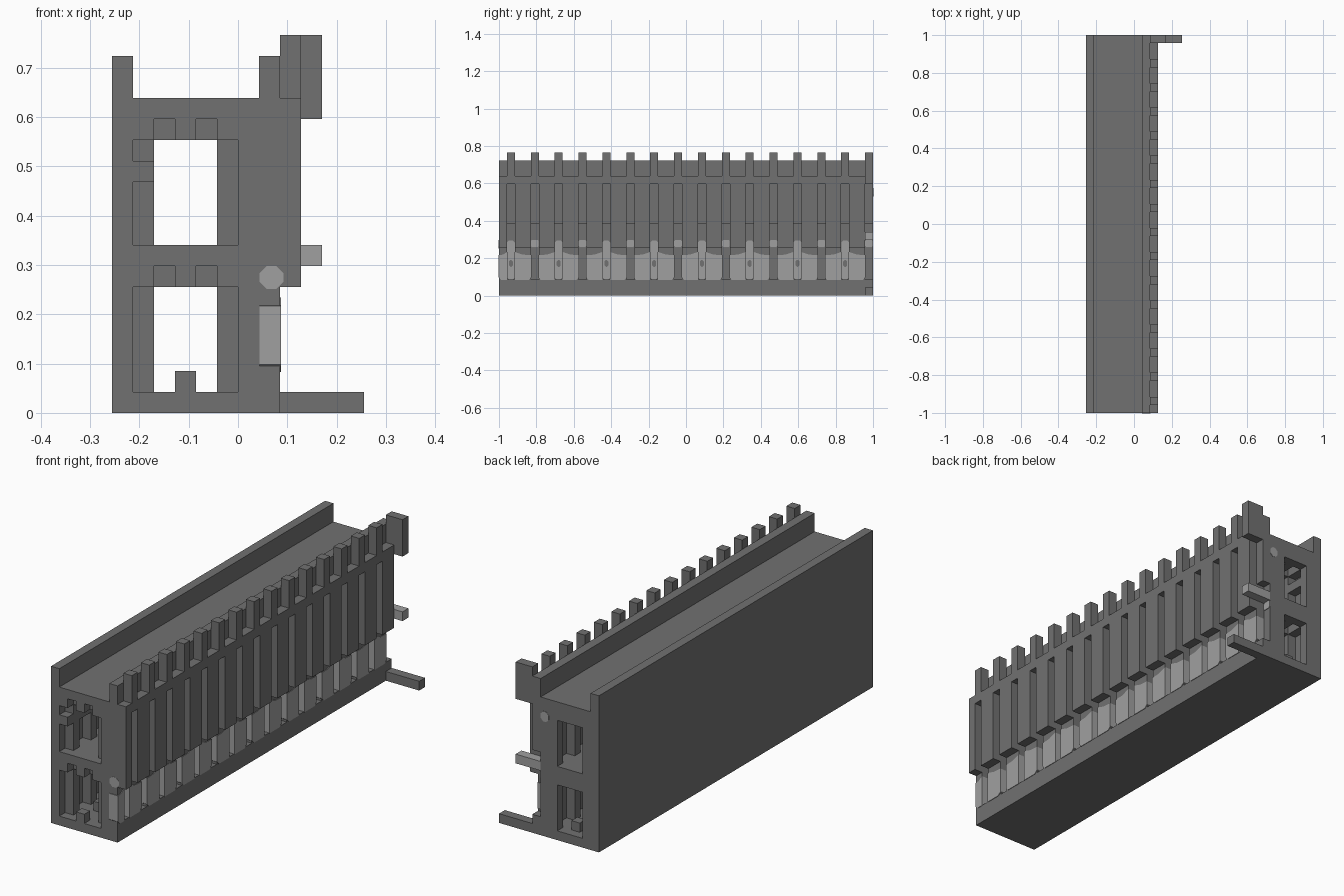
import bpy, bmesh
from mathutils import Vector

U = 2 / 47          # one block
LEN = 47            # blocks along y

cube = bpy.data.objects.get("Cube")
if cube:
    bpy.data.objects.remove(cube)


def material(name, v):
    m = bpy.data.materials.new(name)
    m.use_nodes = True
    m.diffuse_color = (v, v, v, 1)
    bsdf = m.node_tree.nodes["Principled BSDF"]
    bsdf.inputs["Base Color"].default_value = (v, v, v, 1)
    bsdf.inputs["Roughness"].default_value = 0.9
    return m


STONE = material("stone grey", 0.165)
PALE = material("pale grey", 0.352)


def finish(name, bm, mat):
    bmesh.ops.recalc_face_normals(bm, faces=bm.faces)
    mesh = bpy.data.meshes.new(name)
    bm.to_mesh(mesh)
    bm.free()
    mesh.materials.append(mat)
    bpy.context.collection.objects.link(bpy.data.objects.new(name, mesh))


def boxes(name, items, mat=STONE):
    """Each item is (x0, x1, y0, y1, z0, z1) in blocks, y from the front."""
    bm = bmesh.new()
    for x0, x1, y0, y1, z0, z1 in items:
        vs = bmesh.ops.create_cube(bm, size=1)["verts"]
        for v in vs:
            v.co = Vector((x0 if v.co.x < 0 else x1,
                           (y0 if v.co.y < 0 else y1) - LEN / 2,
                           z0 if v.co.z < 0 else z1)) * U
    finish(name, bm, mat)


def prisms(name, outlines, axis, mat=PALE):
    """Each outline is (points, start, end), extruded along x or y."""
    bm = bmesh.new()
    for pts, a, b in outlines:
        def place(p, d):
            x, y = (d, p[0]) if axis == "x" else (p[0], d)
            return Vector((x, y - LEN / 2, p[1])) * U
        base = bm.faces.new([bm.verts.new(place(p, a)) for p in pts])
        out = bmesh.ops.extrude_face_region(bm, geom=[base])["geom"]
        step = place(pts[0], b) - place(pts[0], a)
        for v in out:
            if isinstance(v, bmesh.types.BMVert):
                v.co += step
    finish(name, bm, mat)


def patch(cx, cz, w, h, c):
    """Rectangle with cut corners."""
    w, h = w / 2, h / 2
    return [(cx - w + c, cz - h), (cx + w - c, cz - h), (cx + w, cz - h + c),
            (cx + w, cz + h - c), (cx + w - c, cz + h), (cx - w + c, cz + h),
            (cx - w, cz + h - c), (cx - w, cz - h + c)]


slots = range(1, LEN, 3)
pillars = [(0, 1)] + [(s + 1, s + 3) for s in slots if s + 3 < LEN]

# Main shell
boxes("left_wall", [(-6, -5, 0, LEN, 0, 17)])
boxes("base", [(-5, 2, 0, LEN, 0, 1), (0, 2, 0, LEN, 1, 2)])
boxes("right_wall", [(0, 1, 0, LEN, 2, 14), (1, 2, 0, LEN, 9, 14)])
boxes("middle_deck", [(-5, 0, 0, LEN, 7, 8)])
boxes("top_deck", [(-5, 2, 0, LEN, 14, 15)])
boxes("top_rail", [(1, 2, 0, LEN, 15, 17)])

# Grooved ceilings and ribs inside both tunnels
for name, floor, roof in (("lower", 1, 6), ("upper", 8, 13)):
    boxes(name + "_ceiling_strips",
          [(x, x + 1, 0, LEN, roof, roof + 1) for x in (-5, -3, -1)])
    boxes(name + "_ceiling_ribs",
          [(x, x + 1, s, s + 1, roof, roof + 1) for s in slots for x in (-4, -2)])
    boxes(name + "_side_ribs",
          [(x, x + 1, s, s + 1, floor, roof) for s in slots for x in (-5, -1)])
boxes("upper_side_rail", [(-5, -4, 0, LEN, 11, 12)])
boxes("floor_studs", [(-3, -2, s - 1, s, 1, 2) for s in slots])

# Slotted right side
boxes("pillars", [(1, 2, a, b, 2, 9) for a, b in pillars])
boxes("side_panels", [(2, 3, a, b, 6, 14) for a, b in pillars])
boxes("panel_header", [(2, 3, 0, LEN, 14, 15)])
boxes("teeth", [(2, 3, s, s + 1, 15, 18) for s in slots])

# Parts reaching out at the back end
boxes("back_hook", [(3, 4, LEN - 1, LEN, 14, 18)])
boxes("back_bar", [(2, 6, LEN - 1, LEN, 0, 1)])
boxes("back_pin", [(1, 4, LEN - 1, LEN, 7, 8)], PALE)

# Pale skins on the pillars, taller beside every second slot
skins = []
for a, b in pillars:
    tall_first = (a // 3) % 2 == 0 and a > 0
    lo, hi = a - 0.06, b + 0.06
    first, last = (5.5, 5.1) if tall_first else (5.1, 5.5)
    cut_first, cut_last = (0, 0.35) if tall_first else (0.35, 0)
    mid = (lo + hi) / 2
    skins.append(([(lo, 1.95 + cut_first), (lo + 0.35, 1.95), (hi - 0.35, 1.95),
                   (hi, 1.95 + cut_last), (hi, last), (mid, 5.15), (lo, first)],
                  1.02, 2.06))
prisms("pale_pillar_skins", skins, "x")

# Pale patches at the back of the slots
inlays, dots = [], []
for i, s in enumerate(slots):
    if i % 2 == 0:
        inlays.append((patch(s + 0.5, 4.5, 0.98, 4.9, 0.25), 1, 1.06))
        dots.append((patch(s + 0.5, 4.05, 0.5, 0.9, 0.2), 1.02, 1.12))
    else:
        inlays.append((patch(s + 0.5, 6.55, 0.98, 0.9, 0.15), 1, 1.06))
prisms("pale_slot_inlays", inlays, "x")
prisms("slot_dots", dots, "x", STONE)

# Pale spots on the two ends
prisms("end_spots", [(patch(1.6, 6.45, 1.15, 1.1, 0.35), -0.03, 0.02),
                     (patch(0.5, 13, 0.95, 1.1, 0.3), LEN - 0.02, LEN + 0.03)], "y")
